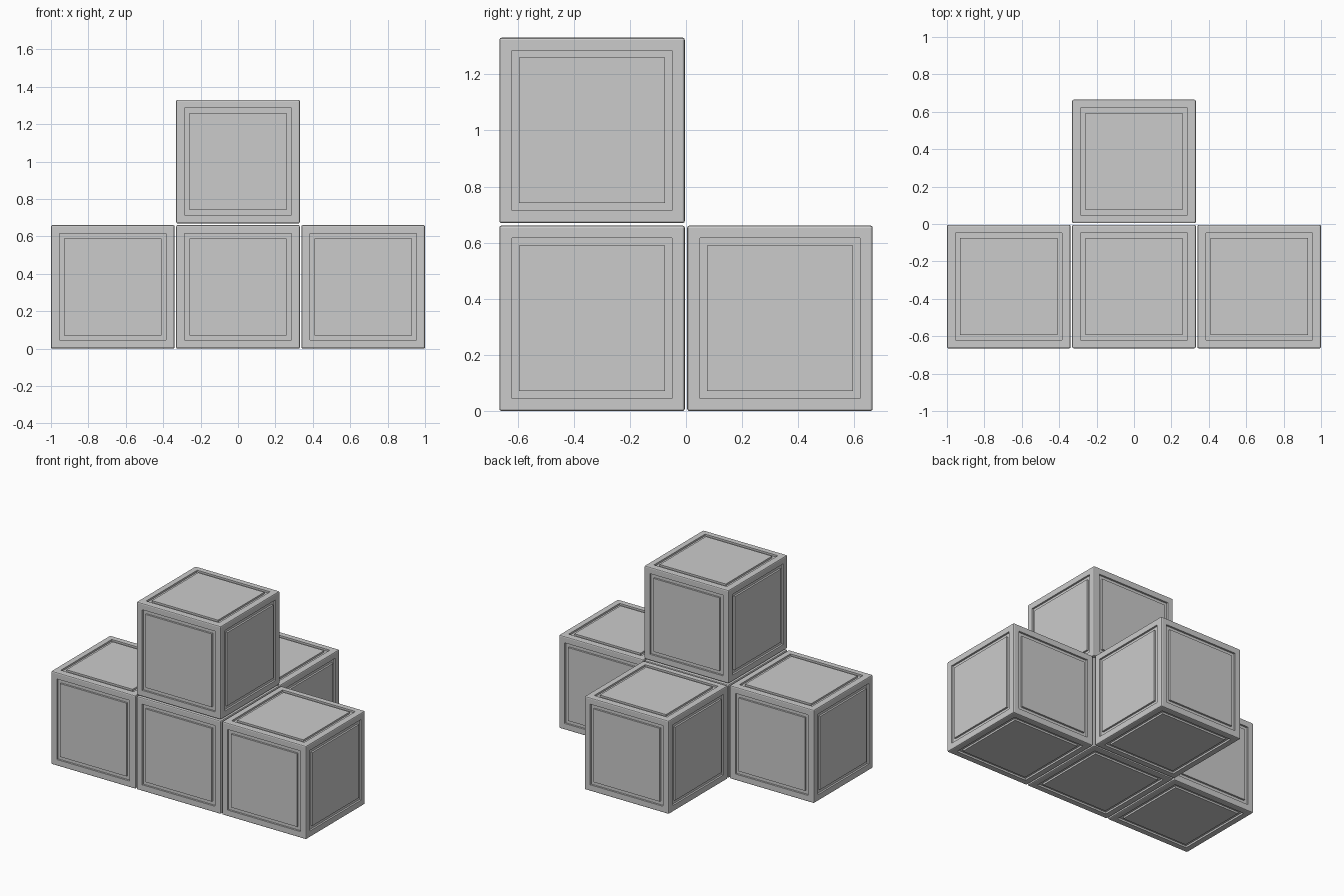
import bpy, bmesh

if "Cube" in bpy.data.objects:
    bpy.data.objects.remove(bpy.data.objects["Cube"])

SIZE = 0.661            # cube edge
PITCH = (2 - SIZE) / 2  # spacing between cube centres
BEVEL = 0.008
FRAME = 0.045           # cube edge to groove
GROOVE = 0.026
DEPTH = 0.013


def grooved_cube_mesh():
    bm = bmesh.new()
    bmesh.ops.create_cube(bm, size=SIZE)
    # softened edges
    bmesh.ops.bevel(bm, geom=bm.edges[:], offset=BEVEL, segments=2,
                    profile=0.5, affect='EDGES')
    bm.normal_update()
    panels = [f for f in bm.faces if f.calc_area() > 0.3]
    # square groove around a flush panel: frame, wall down, floor, wall up
    for thickness, depth in ((FRAME - BEVEL, 0), (0, -DEPTH),
                             (GROOVE, 0), (0, DEPTH)):
        bmesh.ops.inset_individual(bm, faces=panels, thickness=thickness,
                                   depth=depth, use_even_offset=True)
        bm.normal_update()
    mesh = bpy.data.meshes.new("grooved_cube")
    bm.to_mesh(mesh)
    bm.free()
    return mesh


mesh = grooved_cube_mesh()

# cube positions in grid steps
cubes = {
    "left_cube": (-1, 0, 0),
    "centre_cube": (0, 0, 0),
    "right_cube": (1, 0, 0),
    "back_cube": (0, 1, 0),
    "top_cube": (0, 0, 1),
}
for name, (i, j, k) in cubes.items():
    ob = bpy.data.objects.new(name, mesh)
    ob.location = (i * PITCH, (j - 0.5) * PITCH, SIZE / 2 + k * PITCH)
    bpy.context.collection.objects.link(ob)
